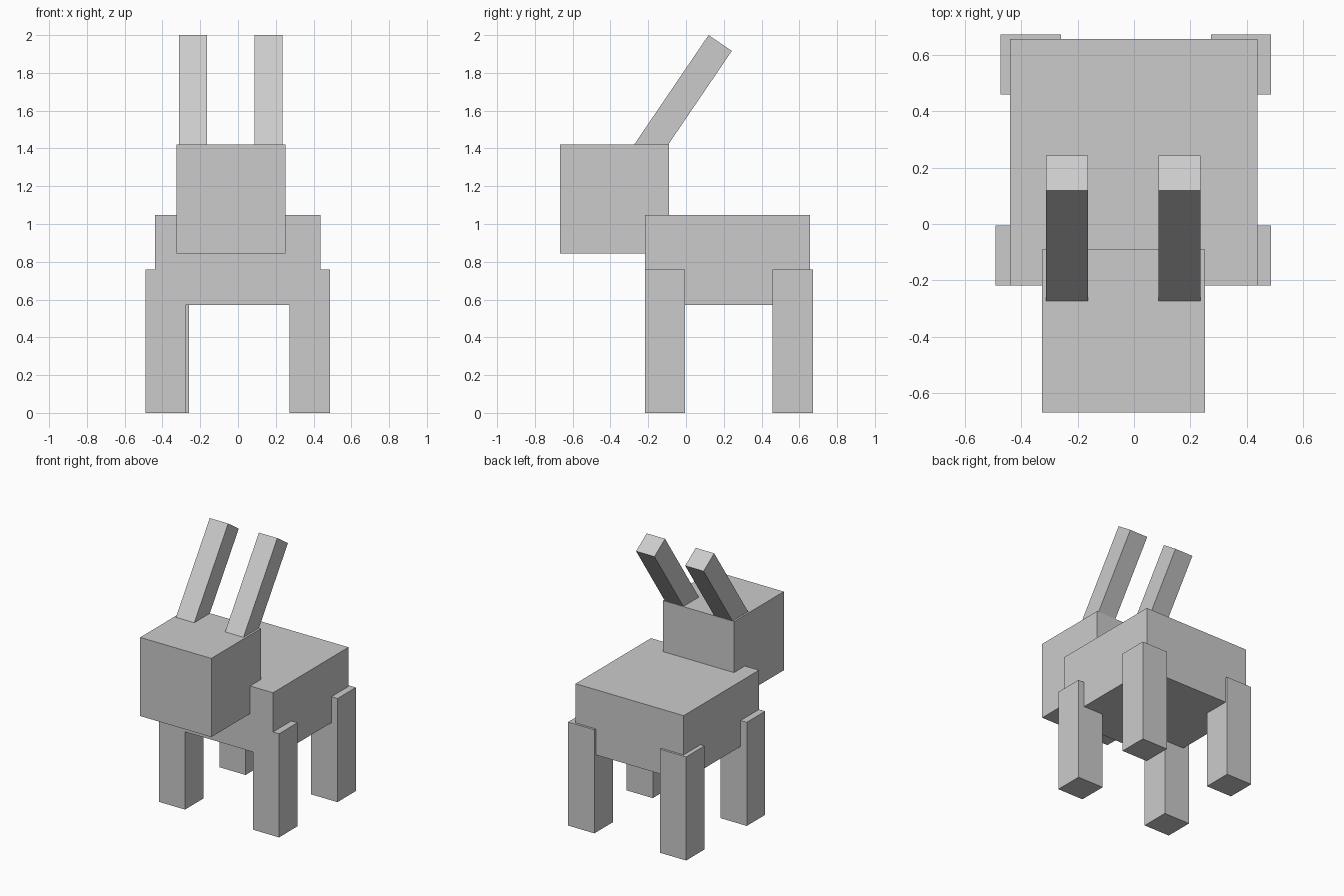
import bpy
from math import radians
from mathutils import Vector, Matrix

if "Cube" in bpy.data.objects:
    bpy.data.objects.remove(bpy.data.objects["Cube"])


def box(name, lo, hi):
    """Axis-aligned box between two opposite corners."""
    lo, hi = Vector(lo), Vector(hi)
    bpy.ops.mesh.primitive_cube_add(size=1, location=(lo + hi) / 2)
    ob = bpy.context.object
    ob.name = name
    ob.scale = hi - lo
    return ob


# Body and head
box("body", (-0.44, -0.218, 0.57), (0.437, 0.656, 1.048))
box("head", (-0.326, -0.668, 0.845), (0.251, -0.091, 1.422))

# Legs: left back leg sits slightly further in
LEG, LEG_HEIGHT = 0.213, 0.76
for name, x, y in (("front_left_leg", -0.49, -0.218),
                   ("front_right_leg", 0.273, -0.218),
                   ("back_left_leg", -0.472, 0.459),
                   ("back_right_leg", 0.273, 0.459)):
    box(name, (x, y, 0), (x + LEG, y + LEG, LEG_HEIGHT))

# Ears: square bars leaning back, rooted inside the head
TILT, LENGTH, THICK = radians(-34.2), 0.76, 0.149
axis = Matrix.Rotation(TILT, 3, 'X') @ Vector((0, 0, 1))
for name, x in (("left_ear", -0.238), ("right_ear", 0.161)):
    bpy.ops.mesh.primitive_cube_add(
        size=1, rotation=(TILT, 0, 0),
        location=Vector((x, 0.181, 1.958)) - axis * LENGTH / 2)
    ear = bpy.context.object
    ear.name = name
    ear.scale = (THICK, THICK, LENGTH)
